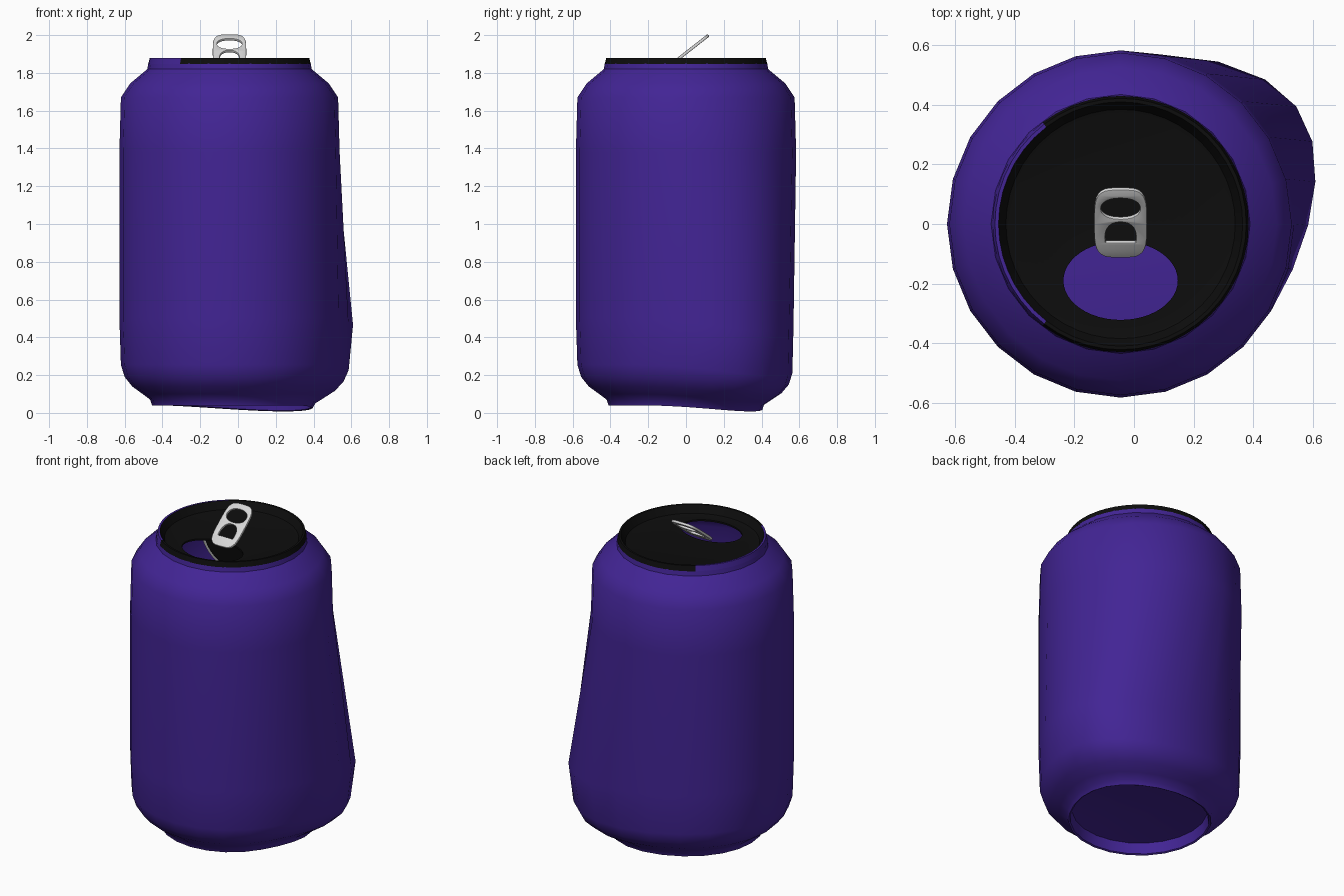
import bpy, bmesh, math
from mathutils import Vector

if "Cube" in bpy.data.objects:
    bpy.data.objects.remove(bpy.data.objects["Cube"])

CX = -0.045  # can axis


def material(name, color):
    m = bpy.data.materials.new(name)
    m.diffuse_color = (*color, 1)
    m.use_nodes = True
    m.node_tree.nodes["Principled BSDF"].inputs["Base Color"].default_value = m.diffuse_color
    return m


PURPLE = material("purple", (0.055, 0.018, 0.30))
BLACK = material("black", (0.004, 0.004, 0.004))
SILVER = material("silver", (0.68, 0.68, 0.68))


def finish(bm, name, mats, angle=40):
    bmesh.ops.recalc_face_normals(bm, faces=bm.faces)
    me = bpy.data.meshes.new(name)
    bm.to_mesh(me)
    bm.free()
    ob = bpy.data.objects.new(name, me)
    bpy.context.collection.objects.link(ob)
    for m in mats:
        me.materials.append(m)
    bpy.ops.object.select_all(action='DESELECT')
    ob.select_set(True)
    bpy.context.view_layer.objects.active = ob
    bpy.ops.object.shade_smooth_by_angle(angle=math.radians(angle))
    return ob


def ring(bm, rx, ry, z, n, cy=0.0):
    return [bm.verts.new((CX + rx * math.cos(2 * math.pi * i / n),
                          cy + ry * math.sin(2 * math.pi * i / n), z)) for i in range(n)]


def bridge(bm, a, b):
    n = len(a)
    return [bm.faces.new((a[i], a[(i + 1) % n], b[(i + 1) % n], b[i])) for i in range(n)]


# Can body: lathed wall with a recessed base
bm = bmesh.new()
profile = [(0.20, 0.13), (0.39, 0.11), (0.40, 0.045), (0.41, 0.04), (0.42, 0.07),
           (0.46, 0.10), (0.515, 0.14), (0.555, 0.19), (0.575, 0.255), (0.583, 0.50),
           (0.583, 1.38), (0.575, 1.67), (0.525, 1.745), (0.435, 1.82), (0.43, 1.85)]
rings = [ring(bm, r, r, z, 24) for r, z in profile]
for a, b in zip(rings, rings[1:]):
    bridge(bm, a, b)
bm.faces.new(rings[0])

# Soft bulge pulled out of the lower back right
pull_from = Vector((0.245, 0.50, 0.47))
for v in bm.verts:
    t = max(0.0, 1 - (v.co - pull_from).length / 0.85)
    v.co += Vector((0.195, -0.02, -0.075)) * (t * t * (3 - 2 * t))
finish(bm, "can_body", [PURPLE])

# Lid: rim, recessed panel and drinking hole
N = 48
bm = bmesh.new()
lid_rings = [ring(bm, r, r, z, N) for r, z in
             [(0.43, 1.848), (0.422, 1.88), (0.41, 1.88), (0.385, 1.835), (0.37, 1.83)]]
lid_rings.append(ring(bm, 0.192, 0.132, 1.83, N, -0.19))
lid_rings.append(ring(bm, 0.192, 0.132, 1.82, N, -0.19))
for k, (a, b) in enumerate(zip(lid_rings, lid_rings[1:])):
    for f in bridge(bm, a, b):
        c = f.calc_center_median()
        ang = math.degrees(math.atan2(c.y, c.x - CX)) % 360
        # body colour runs up the left part of the rim
        f.material_index = 1 if k < 2 and 125 < ang < 230 else 0
finish(bm, "lid", [BLACK, PURPLE])


# Opened flap hanging below the rear edge of the hole
def flap(name, rx, depth, y, mat):
    bm = bmesh.new()
    pts = [(CX + rx * math.cos(math.pi * i / 16), -depth * math.sin(math.pi * i / 16))
           for i in range(17)]
    face = bm.faces.new([bm.verts.new((x, y - 0.25 * d, 1.825 + d)) for x, d in pts])
    out = bmesh.ops.extrude_face_region(bm, geom=[face])
    for v in out["geom"]:
        if isinstance(v, bmesh.types.BMVert):
            v.co.y += 0.006
    finish(bm, name, [mat])


flap("flap_front", 0.15, 0.17, -0.055, BLACK)
flap("flap_back", 0.18, 0.20, -0.045, SILVER)

# Pull tab: flat outline with two finger holes
cu = bpy.data.curves.new("pull_tab", 'CURVE')
cu.dimensions = '2D'
cu.fill_mode = 'BOTH'
cu.extrude = 0.004
cu.bevel_depth = 0.004
cu.bevel_resolution = 1


def outline(rx, ry, cy, power, floor=-1.0):
    s = cu.splines.new('POLY')
    n = 32
    s.points.add(n - 1)
    for i, p in enumerate(s.points):
        c, d = math.cos(2 * math.pi * i / n), math.sin(2 * math.pi * i / n)
        x = math.copysign(abs(c) ** power, c) * rx
        y = math.copysign(abs(d) ** power, d)
        p.co = (x, cy + max(y, floor - 0.002 * abs(i - 24)) * ry, 0, 1)
    s.use_cyclic_u = True


outline(0.085, 0.141, 0.0, 0.5)
outline(0.070, 0.048, 0.064, 0.9)
outline(0.056, 0.070, -0.060, 0.85, -0.35)
tmp = bpy.data.objects.new("tab_curve", cu)
bpy.context.collection.objects.link(tmp)
bpy.context.view_layer.update()
me = bpy.data.meshes.new_from_object(tmp.evaluated_get(bpy.context.evaluated_depsgraph_get()))
bpy.data.objects.remove(tmp)
bm = bmesh.new()
bm.from_mesh(me)
bmesh.ops.remove_doubles(bm, verts=bm.verts, dist=0.0001)
for f in bm.faces:
    f.material_index = 0
tab = finish(bm, "pull_tab", [SILVER])
tab.location = (CX, 0.005, 1.91)
tab.rotation_euler = (math.radians(38), 0, 0)
